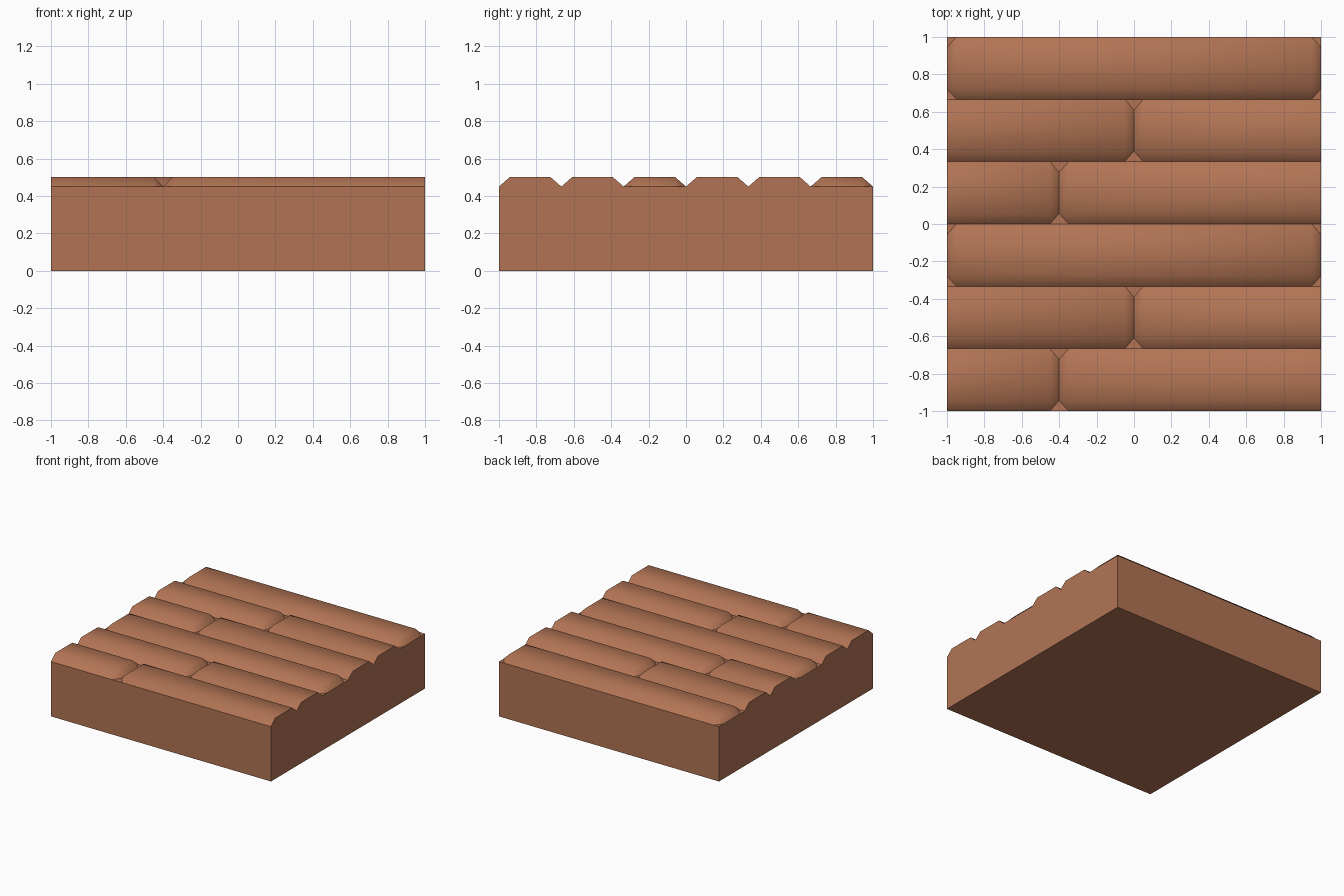
import bpy, bmesh, math

if "Cube" in bpy.data.objects:
    bpy.data.objects.remove(bpy.data.objects["Cube"])

brown = bpy.data.materials.new("plank brown")
brown.diffuse_color = (0.445, 0.175, 0.089, 1)
brown.use_nodes = True
brown.node_tree.nodes["Principled BSDF"].inputs["Base Color"].default_value = brown.diffuse_color

LOW, TOP = 0.45, 0.5      # groove level and plank top
BX, BY = 0.05, 0.057      # bevel run at plank ends and along the sides


def finish(name, bm):
    bmesh.ops.recalc_face_normals(bm, faces=bm.faces[:])
    me = bpy.data.meshes.new(name)
    bm.to_mesh(me)
    bm.free()
    me.materials.append(brown)
    ob = bpy.data.objects.new(name, me)
    bpy.context.collection.objects.link(ob)
    return ob


def plank(name, x0, x1, y0, y1, bevel_left, bevel_right):
    """Bevelled plank top; an unbevelled end is cut off straight."""
    bm = bmesh.new()

    def face(*vs):
        f = bm.faces.new(vs)
        f.normal_update()
        if f.normal.z < 0:
            f.normal_flip()
        return f

    ends = []
    for x, s, bev in ((x0, 1, bevel_left), (x1, -1, bevel_right)):
        xi = x + s * BX if bev else x
        V = lambda px, py, pz: bm.verts.new((px, py, pz))
        lo = [V(xi, y0, LOW), V(xi, y1, LOW)]
        hi = [V(xi, y0 + BY, TOP), V(xi, y1 - BY, TOP)]
        ends.append((lo, hi))
        if bev:
            e = [V(x, y0 + BY, LOW), V(x, y1 - BY, LOW)]
            face(e[0], e[1], hi[1], hi[0])
            for i, y in enumerate((y0, y1)):
                face(lo[i], e[i], hi[i])
                # flat groove floor beside the cut corner
                face(V(x, y, LOW), V(xi, y, LOW), V(x, e[i].co.y, LOW))
        else:
            bm.faces.new((lo[0], hi[0], hi[1], lo[1]))
    (la, ha), (lb, hb) = ends
    face(ha[0], hb[0], hb[1], ha[1])
    for i in (0, 1):
        face(la[i], lb[i], hb[i], ha[i])

    # outward normals for the straight end walls
    for f in bm.faces:
        f.normal_update()
        if abs(f.normal.z) < 1e-4:
            if f.normal.x * f.calc_center_median().x < 0:
                f.normal_flip()
    me = bpy.data.meshes.new(name)
    bm.to_mesh(me)
    bm.free()
    me.materials.append(brown)
    ob = bpy.data.objects.new(name, me)
    bpy.context.collection.objects.link(ob)
    bpy.ops.object.select_all(action='DESELECT')
    ob.select_set(True)
    bpy.context.view_layer.objects.active = ob
    bpy.ops.object.shade_smooth_by_angle(angle=math.radians(60))


# base block (its top is covered by the planks)
bm = bmesh.new()
bmesh.ops.create_cube(bm, size=1)
for v in bm.verts:
    v.co = (v.co.x * 2, v.co.y * 2, (v.co.z + 0.5) * LOW)
bmesh.ops.recalc_face_normals(bm, faces=bm.faces[:])
bmesh.ops.delete(bm, geom=[f for f in bm.faces if f.normal.z > 0.9], context='FACES_ONLY')
me = bpy.data.meshes.new("base_block")
bm.to_mesh(me)
bm.free()
me.materials.append(brown)
bpy.context.collection.objects.link(bpy.data.objects.new("base_block", me))

# six rows: joint at -0.4, joint at 0, one full plank, repeated
for row in range(6):
    y0, y1 = -1 + row / 3, -1 + (row + 1) / 3
    joint = (-0.4, 0.0, None)[row % 3]
    if joint is None:
        plank(f"full_plank_{row}", -1, 1, y0, y1, True, True)
    else:
        plank(f"left_plank_{row}", -1, joint, y0, y1, False, True)
        plank(f"right_plank_{row}", joint, 1, y0, y1, True, False)
